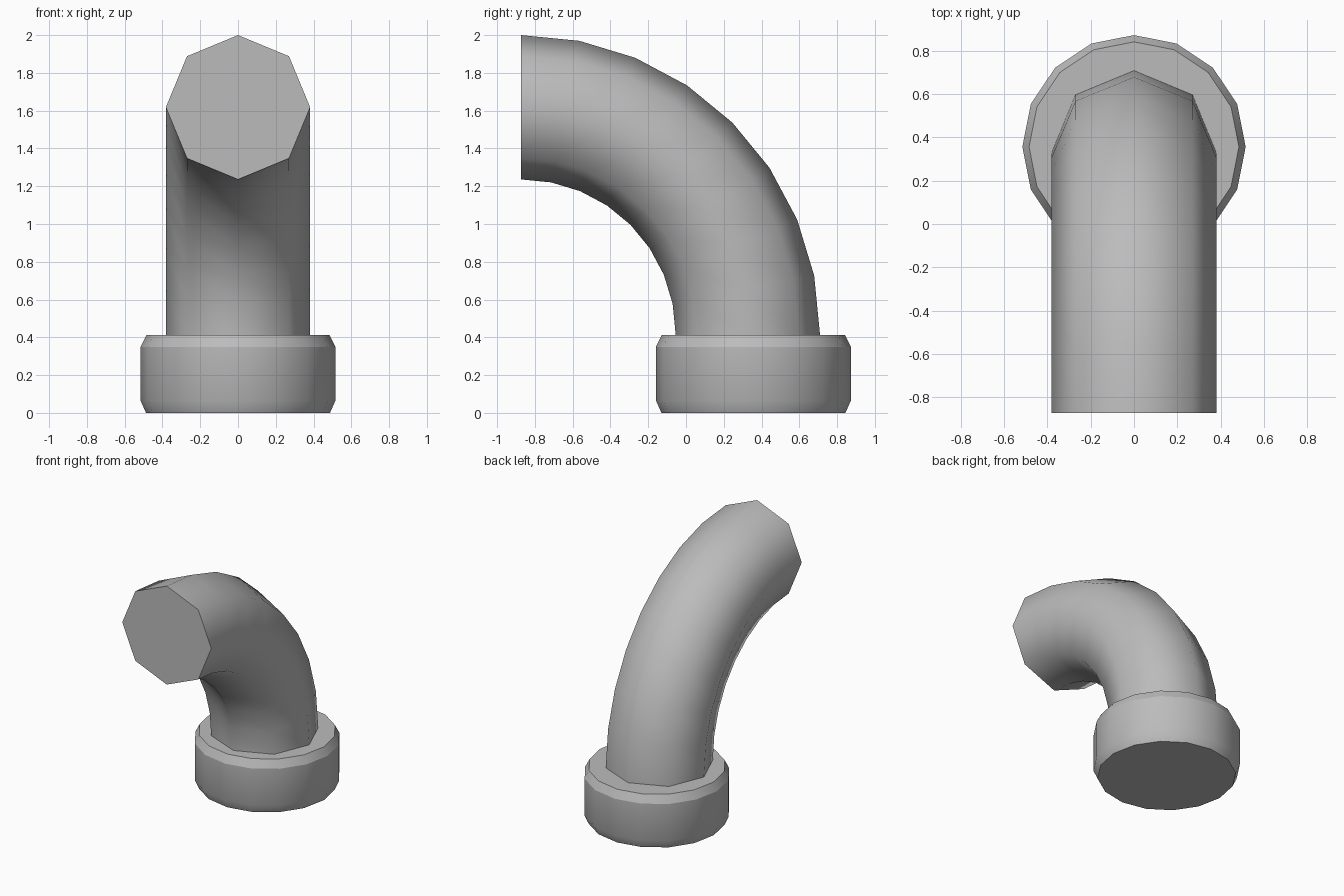
import bpy, bmesh
from math import sin, cos, pi, radians

cube = bpy.data.objects.get("Cube")
if cube:
    bpy.data.objects.remove(cube, do_unlink=True)

# One plain grey for the whole fitting
grey = bpy.data.materials.new("plain_grey")
grey.use_nodes = True
colour = (0.5, 0.5, 0.5, 1)
grey.diffuse_color = colour
grey.node_tree.nodes["Principled BSDF"].inputs["Base Color"].default_value = colour


def loft(name, rings, smooth_angle):
    """Skin a list of equal-sized closed rings and cap both ends."""
    bm = bmesh.new()
    loops = [[bm.verts.new(p) for p in ring] for ring in rings]
    n = len(loops[0])
    for a, b in zip(loops, loops[1:]):
        for i in range(n):
            j = (i + 1) % n
            bm.faces.new((a[i], a[j], b[j], b[i]))
    bm.faces.new(loops[0])
    bm.faces.new(loops[-1])
    bmesh.ops.recalc_face_normals(bm, faces=bm.faces)
    mesh = bpy.data.meshes.new(name)
    bm.to_mesh(mesh)
    bm.free()
    mesh.materials.append(grey)
    obj = bpy.data.objects.new(name, mesh)
    bpy.context.collection.objects.link(obj)
    bpy.ops.object.select_all(action="DESELECT")
    obj.select_set(True)
    bpy.context.view_layer.objects.active = obj
    bpy.ops.object.shade_smooth_by_angle(angle=radians(smooth_angle))
    return obj


# Base collar: sixteen sides with chamfered rims
collar_y = 0.357
profile = [(0.487, 0), (0.516, 0.065), (0.516, 0.35), (0.485, 0.412)]
loft("base_collar",
     [[(r * cos(i * pi / 8), collar_y + r * sin(i * pi / 8), z) for i in range(16)]
      for r, z in profile], 24)

# Bent pipe: octagon swept through a quarter turn in eight steps
SIDES, STEPS = 8, 8
tube, bend = 0.382, 1.2
pivot_y, pivot_z = -0.873, 0.418


def pipe_ring(turn, drop=0):
    ring = []
    for i in range(SIDES):
        a = 2 * pi * i / SIDES
        reach = bend + tube * cos(a)
        ring.append((tube * sin(a), pivot_y + reach * cos(turn),
                     pivot_z + reach * sin(turn) - drop))
    return ring


rings = [pipe_ring(0, 0.03)]
rings += [pipe_ring(k * pi / 2 / STEPS) for k in range(STEPS + 1)]
loft("bent_pipe", rings, 60)
